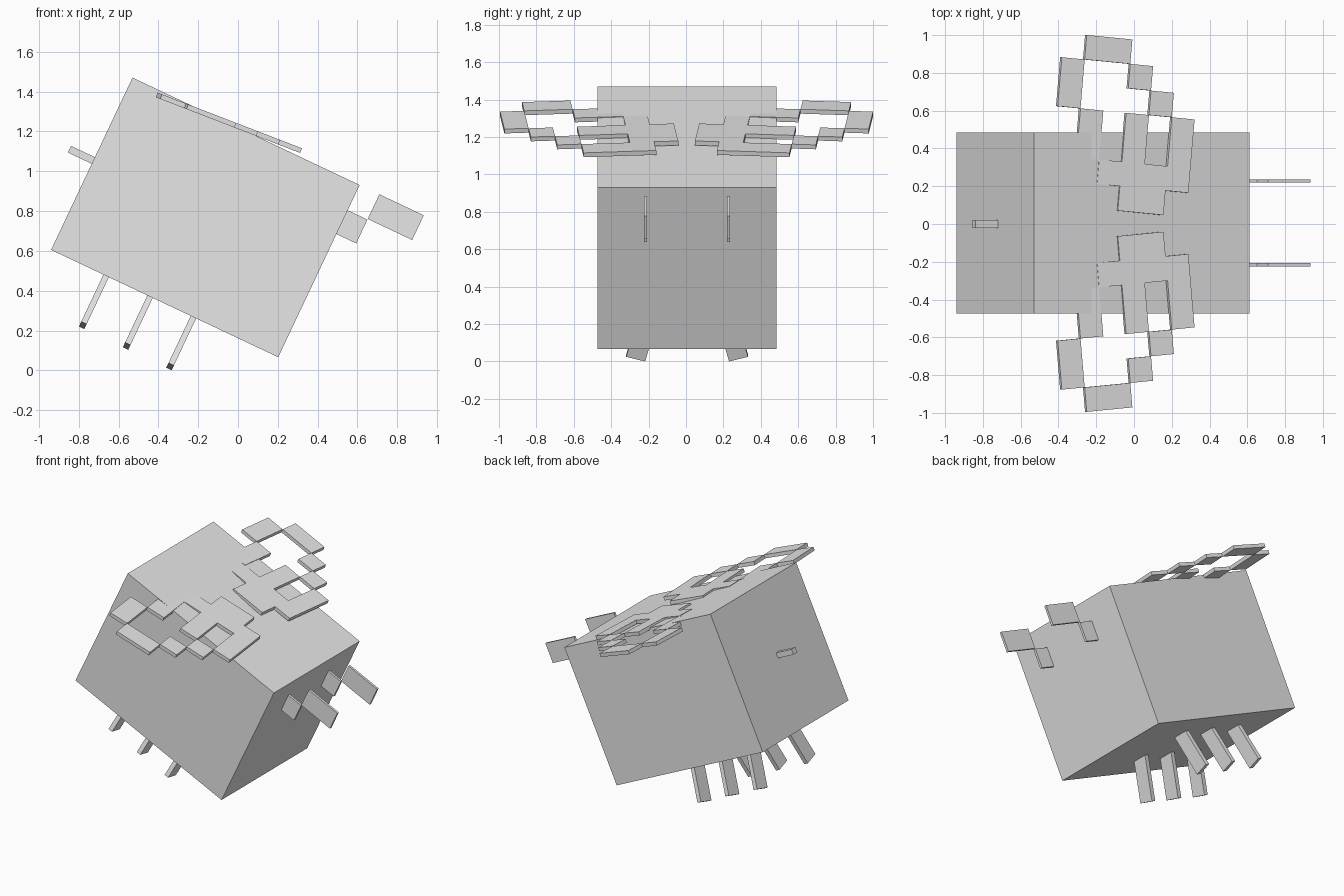
import bpy
import bmesh
from math import radians, sin, cos
from mathutils import Matrix, Vector

old = bpy.data.objects.get("Cube")
if old:
    bpy.data.objects.remove(old, do_unlink=True)

# Single flat colour
grey = bpy.data.materials.new("plain_grey")
grey.use_nodes = True
colour = (0.8, 0.8, 0.8, 1)
grey.diffuse_color = colour
grey.node_tree.nodes["Principled BSDF"].inputs["Base Color"].default_value = colour


def make_part(name, boxes, frame):
    """Build one object from (centre, size, roll) boxes placed in a frame."""
    bm = bmesh.new()
    for centre, size, roll in boxes:
        local = (Matrix.Translation(centre) @ Matrix.Rotation(roll, 4, 'X')
                 @ Matrix.Diagonal((*size, 1)))
        bmesh.ops.create_cube(bm, size=1, matrix=local)
    mesh = bpy.data.meshes.new(name)
    bm.to_mesh(mesh)
    bm.free()
    mesh.materials.append(grey)
    obj = bpy.data.objects.new(name, mesh)
    obj.matrix_world = frame
    bpy.context.collection.objects.link(obj)
    return obj


# Body frame, pitched nose down
LENGTH, WIDTH, HEIGHT = 1.262, 0.957, 0.957
body_frame = (Matrix.Translation((-0.164, 0.006, 0.768))
              @ Matrix.Rotation(radians(25.3), 4, 'Y'))
make_part("body", [((0, 0, 0), (LENGTH, WIDTH, HEIGHT), 0)], body_frame)

# Stinger at the rear
make_part("stinger", [((-0.69, -0.006, 0.018), (0.148, 0.042, 0.037), 0)], body_frame)

# Wing plates on a square grid: column, row, columns wide, rows deep
CELL, THICK = 0.13, 0.025
PLATES = [(-4, 2, 2, 1), (-5, 0, 1, 2), (-2, 1, 1, 1),
          (-1, 0, 1, 1), (0, -3, 1, 3), (-2, -2, 1, 2),
          (-4, -2, 1, 2), (-3, -3, 3, 1), (-2, -4, 2, 1)]

for side, label in ((1, "left"), (-1, "right")):
    # Antenna: a short stem plate and a larger tip plate
    y = side * 0.222
    make_part(label + "_antenna",
              [((0.683, y, 0.272), (0.116, 0.017, 0.132), 0),
               ((0.864, y, 0.41), (0.247, 0.017, 0.137), 0)], body_frame)

    # Three legs splayed outward
    splay = side * radians(15)
    leg_length = 0.3
    up = Vector((0, -sin(splay), cos(splay)))
    for u, place in ((0.16, "front"), (-0.081, "middle"), (-0.325, "rear")):
        tip = Vector((u, side * 0.275, -0.753))
        make_part(f"{label}_{place}_leg",
                  [(tip + up * leg_length / 2, (0.03, 0.105, leg_length), splay)],
                  body_frame)

    # Wing resting on the back
    wing_frame = (Matrix.Translation((0.2, 0.003 + side * 0.562, 1.162))
                  @ Matrix.Rotation(radians(21.1), 4, 'Y')
                  @ Matrix.Rotation(-side * radians(5.2), 4, 'Z'))
    boxes = [(((c + w / 2) * CELL, side * (r + d / 2) * CELL, -THICK / 2),
              (w * CELL, d * CELL, THICK), 0) for c, r, w, d in PLATES]
    make_part(label + "_wing", boxes, wing_frame)
